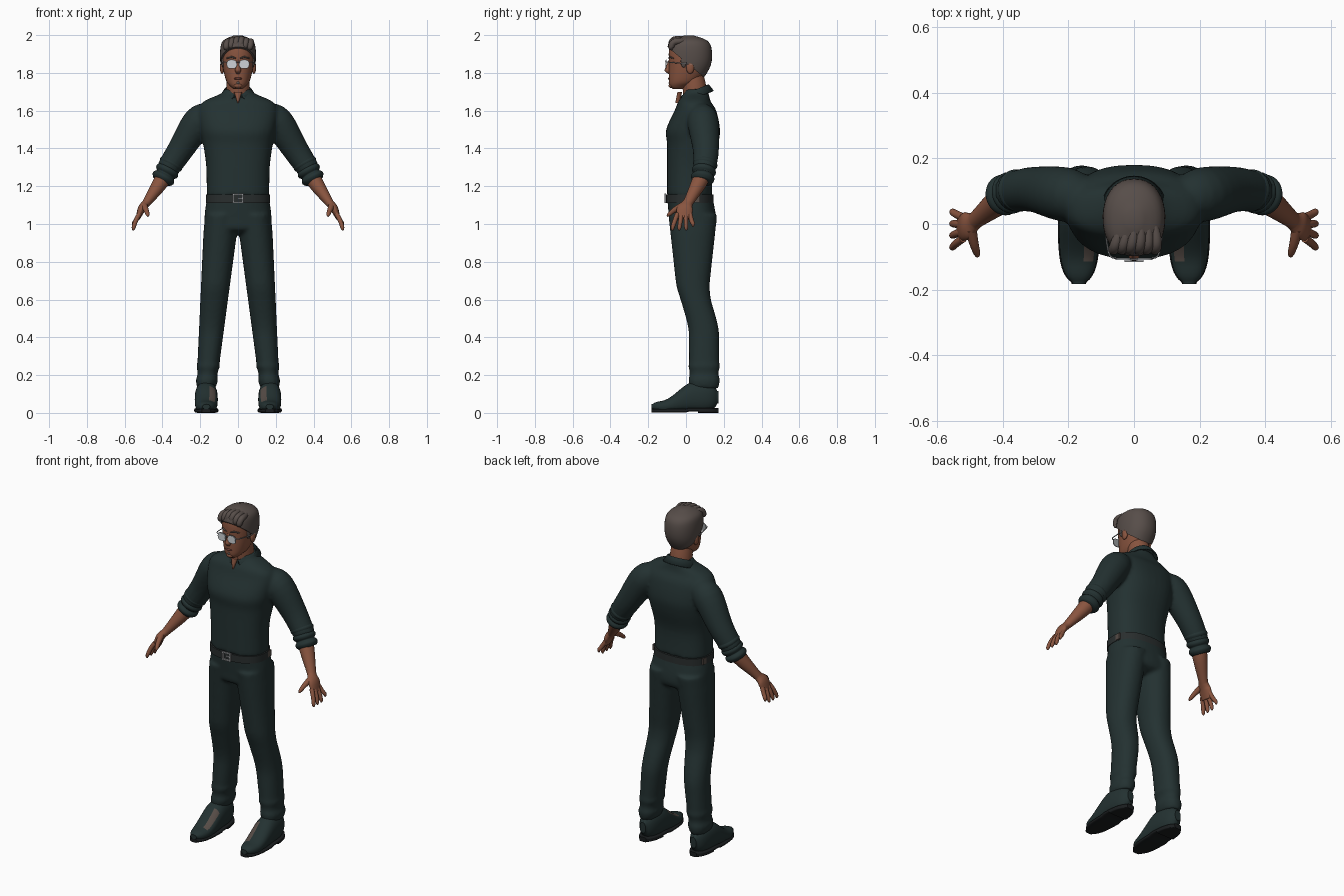
import bpy, bmesh, math
from mathutils import Vector, Matrix

if "Cube" in bpy.data.objects:
    bpy.data.objects.remove(bpy.data.objects["Cube"], do_unlink=True)

UP, SIDE, BACK = Vector((0, 0, 1)), Vector((1, 0, 0)), Vector((0, 1, 0))
ONE, BOTH = (1,), (1, -1)


def material(name, *rgb):
    made = bpy.data.materials.new(name)
    made.use_nodes = True
    made.diffuse_color = (*rgb, 1)
    shader = next(node for node in made.node_tree.nodes if node.type == "BSDF_PRINCIPLED")
    shader.inputs["Base Color"].default_value = (*rgb, 1)
    shader.inputs["Roughness"].default_value = 0.8
    return made


CLOTH = material("dark green cloth", .017, .031, .031)
SKIN = material("brown skin", .25, .09, .05)
HAIR = material("grey brown hair", .095, .075, .067)
LENS = material("pale lens", .62, .65, .68)
METAL = material("silver metal", .32, .33, .34)
BELT = material("dark belt leather", .022, .027, .027)
SOLE = material("black sole", .01, .012, .013)
LIP = material("dark lips", .16, .05, .035)
PANEL = material("shoe side panel", .09, .07, .06)


def ease(t):
    t = min(max(t, 0), 1)
    return t * t * (3 - 2 * t)


def signed_power(value, exponent):
    return math.copysign(abs(value) ** exponent, value)


def smooth_rows(rows, sub):
    """Catmull-Rom interpolation of (x, y, z, radius_u, radius_v) rows."""
    points = [Vector(row) for row in rows]
    last = len(points) - 1
    result = []
    for i in range(last):
        a, b, c, d = points[max(i - 1, 0)], points[i], points[i + 1], points[min(i + 2, last)]
        for step in range(sub):
            t = step / sub
            result.append(b + (c - a) * (t / 2) + (a * 2 - b * 5 + c * 4 - d) * (t * t / 2)
                          + (b * 3 - a - c * 3 + d) * (t ** 3 / 2))
    return result + [points[last]]


def loft(bm, rows, axis=None, ref=BACK, power=2, count=28, sub=4, sides=ONE):
    """Superellipse sections swept along rows; BOTH sides builds a mirrored pair."""
    points = smooth_rows(rows, sub)
    last = len(points) - 1
    for side in sides:
        rings = []
        for i, row in enumerate(points):
            along = axis or (points[min(i + 1, last)] - points[max(i - 1, 0)]).xyz.normalized()
            v = (ref - along * ref.dot(along)).normalized()
            u = v.cross(along)
            ring = []
            for k in range(count):
                angle = math.tau * k / count
                spot = (row.xyz + u * row[3] * signed_power(math.cos(angle), 2 / power)
                        + v * row[4] * signed_power(math.sin(angle), 2 / power))
                ring.append(bm.verts.new((spot.x * side, spot.y, spot.z)))
            rings.append(ring)
        for low, high in zip(rings, rings[1:]):
            for k in range(count):
                bm.faces.new((low[k], low[k - 1], high[k - 1], high[k]))
        bm.faces.new(rings[0])
        bm.faces.new(rings[-1])


def upright(bm, rows, power=2, count=36, sub=4):
    """Level sections given as (height, front, back, half width)."""
    loft(bm, [(0, (front + back) / 2, z, half, (back - front) / 2) for z, front, back, half in rows],
         UP, power=power, count=count, sub=sub)


def tube(bm, rows, ref=BACK, count=14, sides=BOTH):
    """Round limb through (x, y, z, radius) rows."""
    loft(bm, [(*row, row[-1]) for row in rows], ref=ref, count=count, sides=sides)


def ball(bm, place, size, sides=ONE):
    for side in sides:
        matrix = Matrix.Translation((place[0] * side, *place[1:])) @ Matrix.Diagonal((*size, 1))
        bmesh.ops.create_uvsphere(bm, u_segments=20, v_segments=12, radius=1, matrix=matrix)


def box(bm, place, size):
    matrix = Matrix.Translation(place) @ Matrix.Diagonal((*size, 1))
    bmesh.ops.create_cube(bm, size=1, matrix=matrix)


def finish(name, bm, *materials, blend=False):
    bmesh.ops.recalc_face_normals(bm, faces=bm.faces[:])
    mesh = bpy.data.meshes.new(name)
    bm.to_mesh(mesh)
    bm.free()
    for entry in materials:
        mesh.materials.append(entry)
    part = bpy.data.objects.new(name, mesh)
    bpy.context.scene.collection.objects.link(part)
    bpy.ops.object.select_all(action="DESELECT")
    part.select_set(True)
    bpy.context.view_layer.objects.active = part
    bpy.ops.object.shade_smooth_by_angle(angle=math.radians(50))
    if blend:  # fuse overlapping lofts into one soft garment
        fuse = part.modifiers.new("fuse", "REMESH")
        fuse.mode, fuse.voxel_size, fuse.use_smooth_shade = "VOXEL", .01, True
        soften = part.modifiers.new("soften", "SMOOTH")
        soften.factor, soften.iterations = .5, 5
    return part


# Shirt: torso and sleeves
bm = bmesh.new()
upright(bm, [(1.15, -.1, .14, .166), (1.3, -.1, .14, .168), (1.42, -.1, .17, .184),
             (1.5, -.105, .18, .2), (1.6, -.06, .16, .21), (1.65, -.04, .13, .18),
             (1.69, -.01, .12, .09), (1.715, -.01, .115, .07)], power=2.4)
tube(bm, [(.15, .08, 1.58, .065), (.21, .09, 1.54, .083), (.3, .105, 1.4, .07),
          (.36, .1, 1.31, .062), (.385, .095, 1.28, .055)], count=28)
finish("shirt", bm, CLOTH, blend=True)

# Rolled cuffs with stacked folds
bm = bmesh.new()
upper, lower = Vector((.345, .105, 1.335)), Vector((.405, .085, 1.225))
tube(bm, [(*upper.lerp(lower, i / 12), .054 + .012 * abs(math.sin(math.pi * i / 4)) - .004 * i / 12)
          for i in range(13)], count=28)
finish("rolled_cuffs", bm, CLOTH)

# Folded collar with front points
bm = bmesh.new()
strips = []
for i in range(41):
    turn = i / 20 - 1
    a, b = math.pi + turn * (math.pi - .25), math.pi + turn * (math.pi - .55)
    rim = 1.74 - .03 * (1 + math.cos(a))
    drop = .034 + .016 * max(0, math.cos(b)) ** 4
    strips.append([bm.verts.new((r * math.sin(t), .047 - r * math.cos(t), z))
                   for r, t, z in ((.066, a, rim - .03), (.073, a, rim), (.1, b, rim - drop))])
for here, there in zip(strips, strips[1:]):
    for j in range(2):
        bm.faces.new((here[j], there[j], there[j + 1], here[j + 1]))
finish("collar", bm, CLOTH).modifiers.new("thickness", "SOLIDIFY").thickness = .007

# Trousers: pelvis, and legs that taper, bend back below the knee and fold at the hem
bm = bmesh.new()
upright(bm, [(1.145, -.1, .14, .163), (1.03, -.09, .16, .178), (.97, -.08, .15, .16),
             (.945, -.02, .09, .06)], power=2.4)
leg = []
for i in range(41):
    z = 1.05 - .92 * i / 40
    fold = .005 * math.cos((z - .17) * 80) if z < .28 else 0
    leg.append((.18 - .09 * z, .036 + .06 * ease((.7 - z) / .3), z,
                .047 + .044 * min(z, .95) + fold, .08 + .11 * max(0, z - .6) + fold))
loft(bm, leg, UP, power=2.2, sub=1, sides=BOTH)
finish("trousers", bm, CLOTH, blend=True)

# Belt, side tabs and buckle
bm = bmesh.new()
upright(bm, [(z, -.106, .146, .17) for z in (1.112, 1.155)], power=2.4, count=48, sub=1)
finish("belt", bm, BELT)
bm = bmesh.new()
for side in BOTH:
    box(bm, (.163 * side, .06, 1.134), (.012, .03, .036))
finish("belt_side_tabs", bm, PANEL)
bm = bmesh.new()
for side in BOTH:
    box(bm, (.025 * side, -.11, 1.136), (.008, .01, .05))
    box(bm, (0, -.11, 1.136 + .021 * side), (.05, .01, .008))
box(bm, (.012, -.11, 1.136), (.03, .01, .006))
finish("buckle", bm, METAL)

# Shoes with inner side panels, soles and heels
shoe, sole = [], []
for i in range(25):
    f = (1 - math.cos(math.pi * i / 24)) / 2
    rounding = max(.15, 1 - abs(2 * f - 1) ** 5) ** .5
    width = rounding * (.05 + .011 * math.sin(math.pi * f))
    half = .033 + .05 * ease((.85 - f) / .5)
    y = .172 - .355 * f
    shoe.append((.168, y, half, width, half * rounding))
    sole.append((.168, y, .017 if f < .45 else .011, width + .003, .01))
bm = bmesh.new()
loft(bm, shoe, -BACK, UP, power=2.3, sub=1, sides=BOTH)
for vert in bm.verts:
    vert.co.z = max(vert.co.z, .018)
for face in bm.faces:
    middle = face.calc_center_median()
    if -.11 < middle.y < 0 and .122 < abs(middle.x) < .152 and middle.z > .055:
        face.material_index = 1
finish("shoes", bm, CLOTH, PANEL)
bm = bmesh.new()
loft(bm, sole, -BACK, UP, power=4, sub=1, sides=BOTH)
loft(bm, [(x, y, .01, width, .01) for x, y, z, width, thick in sole if y > .055],
     -BACK, UP, power=5, sub=1, sides=BOTH)
finish("soles", bm, SOLE)

# Forearms, palms, fingers and thumbs
bm = bmesh.new()
loft(bm, [(.38, .09, 1.28, .04, .044), (.41, .07, 1.22, .041, .042), (.475, .018, 1.125, .025, .028),
          (.49, .006, 1.105, .022, .03), (.51, -.006, 1.08, .021, .043),
          (.53, -.012, 1.03, .012, .038)], sides=BOTH)
for i in range(4):
    spread = i - 1.5
    knuckle, end = -.012 - .022 * spread, -.017 - .036 * spread
    tip = .985 if i == 0 else .965
    tube(bm, [(.521, knuckle, 1.055, .012), (.54, (knuckle + end) / 2, 1.02, .012),
              (.553, end, tip + .015, .01), (.553, end, tip, .003)])
tube(bm, [(.497, -.015, 1.1, .018), (.487, -.06, 1.075, .014), (.478, -.09, 1.05, .01),
          (.477, -.1, 1.04, .003)], ref=SIDE)
finish("arms_and_hands", bm, SKIN)

# Neck, open throat, head, nose, ears and chin
skull = [(1.715, -.07, -.02, .024), (1.73, -.085, .015, .042), (1.76, -.09, .07, .063),
         (1.84, -.09, .12, .082), (1.92, -.09, .125, .084), (1.96, -.07, .1, .068),
         (1.985, 0, .03, .012)]
bm = bmesh.new()
upright(bm, [(1.62, -.01, .11, .06), (1.72, -.018, .108, .062), (1.8, -.03, .09, .055)])
upright(bm, [(1.7, -.045, -.02, .022), (1.64, -.057, -.035, .003)])
upright(bm, skull, power=2.2)
upright(bm, [(1.868, -.092, -.076, .007), (1.835, -.105, -.08, .01), (1.812, -.113, -.08, .016),
             (1.795, -.095, -.08, .008)])
ball(bm, (.084, .022, 1.828), (.012, .021, .033), BOTH)
ball(bm, (0, -.078, 1.733), (.022, .014, .014))
finish("head", bm, SKIN)

# Mouth, brows and chin tuft
bm = bmesh.new()
ball(bm, (0, -.088, 1.77), (.023, .008, .006))
finish("lips", bm, LIP)
bm = bmesh.new()
ball(bm, (0, -.084, 1.747), (.011, .008, .009))
tube(bm, [(.012, -.09, 1.877, .003), (.035, -.085, 1.884, .005), (.06, -.066, 1.877, .003)])
finish("brows_and_chin_tuft", bm, HAIR)

# Hair: enlarged skull cut along the hairline, with swept front locks and sideburns
bm = bmesh.new()
upright(bm, [(z + .013 * ease((z - 1.88) * 10), front - .01, back + .011, half + .01)
             for z, front, back, half in skull], power=2.2)
bmesh.ops.bisect_plane(bm, geom=bm.verts[:] + bm.edges[:] + bm.faces[:],
                       plane_co=(0, -.08, 1.922), plane_no=(0, .64, .77), clear_inner=True)
bmesh.ops.holes_fill(bm, edges=[edge for edge in bm.edges if edge.is_boundary], sides=0)
for i in range(6):
    x = .025 * (i - 2.5)
    crown = 1.983 - abs(x) / 4
    tube(bm, [(x, -.07, 1.93, .007), (x, -.078, crown - .033, .016), (x + .005, -.066, crown - .006, .017),
              (x * .9 + .01, -.03, crown, .015), (x * .7 + .01, .03, crown, .006)], ref=SIDE, sides=ONE)
ball(bm, (.079, -.012, 1.862), (.009, .016, .034), BOTH)
finish("hair", bm, HAIR)

# Spectacles: lenses, rims, bridge and temples
bm = bmesh.new()
loft(bm, [(.033, y, 1.846, .024, .021) for y in (-.109, -.104)], BACK, UP, 2.7, sub=1, sides=BOTH)
finish("lenses", bm, LENS)
bm = bmesh.new()
loft(bm, [(.033, y, 1.846, .027, .024) for y in (-.107, -.103)], BACK, UP, 2.7, sub=1, sides=BOTH)
wire = .0025
tube(bm, [(x, -.108, 1.858, wire) for x in (-.01, .01)], sides=ONE)
tube(bm, [(.058, -.104, 1.856, wire), (.078, -.085, 1.856, wire), (.092, .03, 1.845, wire)], ref=UP)
finish("spectacle_frame", bm, METAL)
